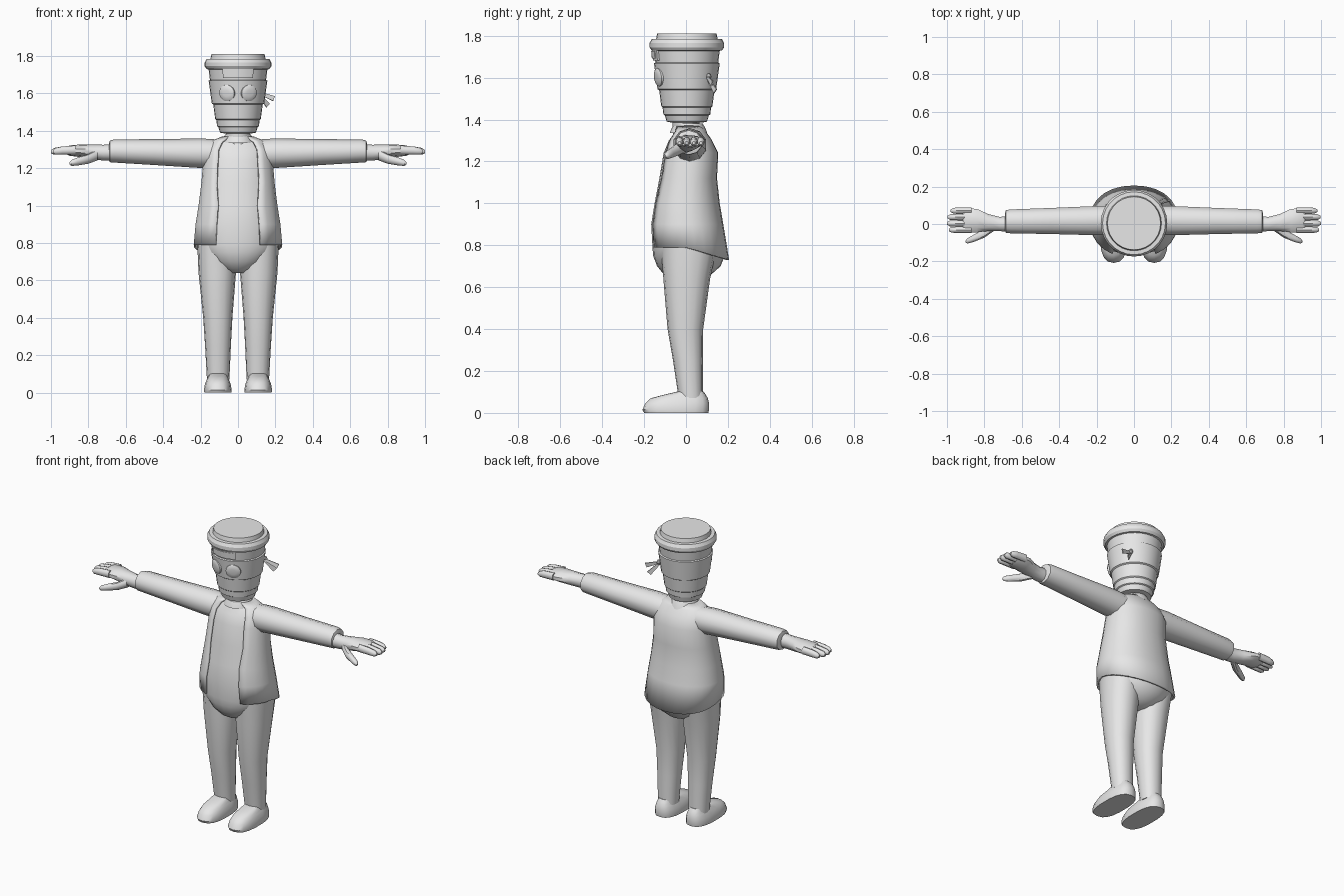
import bpy, bmesh, math
from mathutils import Vector

if "Cube" in bpy.data.objects:
    bpy.data.objects.remove(bpy.data.objects["Cube"])

grey = bpy.data.materials.new("plain_grey")
grey.diffuse_color = (0.8, 0.8, 0.8, 1)
grey.use_nodes = True
grey.node_tree.nodes["Principled BSDF"].inputs["Base Color"].default_value = grey.diffuse_color


def finish(name, bm, angle=40):
    bmesh.ops.recalc_face_normals(bm, faces=bm.faces)
    me = bpy.data.meshes.new(name)
    bm.to_mesh(me)
    bm.free()
    me.materials.append(grey)
    ob = bpy.data.objects.new(name, me)
    bpy.context.collection.objects.link(ob)
    bpy.ops.object.select_all(action='DESELECT')
    ob.select_set(True)
    bpy.context.view_layer.objects.active = ob
    bpy.ops.object.shade_smooth_by_angle(angle=math.radians(angle))
    return ob


def ring(c, u, v, n=16, p=2.0, a0=0.0, a1=None):
    """Superellipse section; an arc from a0 to a1 when a1 is given."""
    c, u, v = Vector(c), Vector(u), Vector(v)
    pts = []
    for i in range(n):
        a = 2 * math.pi * i / n if a1 is None else a0 + (a1 - a0) * i / (n - 1)
        s, k = math.sin(a), math.cos(a)
        pts.append(c + u * math.copysign(abs(s) ** (2 / p), s)
                   + v * math.copysign(abs(k) ** (2 / p), k))
    return pts


def loft(name, rings, closed=True, angle=40):
    bm = bmesh.new()
    vs = [[bm.verts.new(p) for p in r] for r in rings]
    n = len(vs[0])
    for a, b in zip(vs, vs[1:]):
        for i in range(n if closed else n - 1):
            j = (i + 1) % n
            bm.faces.new((a[i], a[j], b[j], b[i]))
    if closed:
        bm.faces.new(vs[0])
        bm.faces.new(vs[-1])
    return finish(name, bm, angle)


def flat_ring(z, cx, rx, y0, y1, **kw):
    """Horizontal section that starts at the front (-y)."""
    return ring((cx, (y0 + y1) / 2, z), (rx, 0, 0), (0, (y0 - y1) / 2, 0), **kw)


def tube(name, pts, ry, rz, s):
    """Limb along x: points with one width and one height each."""
    return loft(name, [ring((s * x, y, z), (0, a, 0), (0, 0, b), n=10)
                       for (x, y, z), a, b in zip(pts, ry, rz)])


# Torso: z, half width, front, back
TORSO = [(0.79, 0.232, -0.168, 0.2), (0.9, 0.222, -0.174, 0.172),
         (1.0, 0.206, -0.158, 0.155), (1.12, 0.19, -0.135, 0.142),
         (1.24, 0.18, -0.115, 0.148), (1.3, 0.172, -0.09, 0.118),
         (1.34, 0.14, -0.06, 0.09), (1.365, 0.08, -0.05, 0.07)]

# Open jacket, with a hem that dips at the back
jacket_rings = []
for z, w, f, b in TORSO:
    g = 0.5 if z < 1.1 else 0.6
    jacket_rings.append(flat_ring(z, 0, w, f, b, n=23, p=2.2, a0=g, a1=2 * math.pi - g))
for p in jacket_rings[0]:
    p.z -= 0.06 * max(0, p.y) / 0.2
jacket = loft("jacket", jacket_rings, closed=False)
mod = jacket.modifiers.new("thickness", 'SOLIDIFY')
mod.thickness, mod.offset = 0.012, 0

# Shirt and rounded hips under the jacket
hips = [(0.64, 0.05, -0.07, 0.07), (0.66, 0.1, -0.105, 0.12),
        (0.7, 0.16, -0.138, 0.165), (0.75, 0.2, -0.157, 0.185)]
shirt = [(z, w - 0.012, f + 0.008, b - 0.014) for z, w, f, b in TORSO]
loft("shirt_and_hips", [flat_ring(z, 0, w, f, b, n=24, p=2.1) for z, w, f, b in hips + shirt])

# Neck and collar
loft("neck", [flat_ring(z, 0, r, -r, r) for z, r in ((1.33, 0.062), (1.41, 0.066))])
loft("collar", [flat_ring(z, 0, r, -r + 0.012, r + 0.012)
                for z, r in ((1.335, 0.09), (1.36, 0.08), (1.38, 0.068))])

for s, side in ((1, "left"), (-1, "right")):
    # Trouser leg
    leg = [(0.8, 0.118, 0.1, -0.12, 0.15), (0.64, 0.111, 0.1, -0.108, 0.115),
           (0.4, 0.108, 0.078, -0.088, 0.082), (0.25, 0.107, 0.069, -0.062, 0.08),
           (0.07, 0.106, 0.06, -0.035, 0.08)]
    loft(side + "_leg", [flat_ring(z, s * c, w, f, b, p=2.2) for z, c, w, f, b in leg])
    # Shoe
    shoe = [(0, 0.073, -0.2, 0.107), (0.015, 0.075, -0.208, 0.11), (0.045, 0.07, -0.195, 0.11),
            (0.07, 0.06, -0.168, 0.104), (0.088, 0.05, -0.1, 0.094), (0.102, 0.045, -0.04, 0.083)]
    loft(side + "_shoe", [flat_ring(z, s * 0.108, w, f, b, n=18, p=2.6) for z, w, f, b in shoe])
    # Sleeve with turned-in cuff
    tube(side + "_sleeve",
         [(0.1, 0.02, 1.275), (0.2, 0.018, 1.28), (0.45, 0.016, 1.286),
          (0.66, 0.014, 1.292), (0.685, 0.013, 1.29), (0.69, 0.01, 1.288)],
         (0.08, 0.082, 0.073, 0.067, 0.064, 0.048), (0.078, 0.079, 0.069, 0.062, 0.058, 0.046), s)
    # Wrist and palm
    tube(side + "_palm",
         [(0.66, 0, 1.285), (0.72, 0, 1.283), (0.78, 0.008, 1.287),
          (0.84, 0.018, 1.293), (0.9, 0.02, 1.294), (0.915, 0.02, 1.293)],
         (0.044, 0.04, 0.048, 0.066, 0.067, 0.058), (0.045, 0.042, 0.04, 0.034, 0.028, 0.02), s)
    # Four fingers
    for i, end in enumerate((0.99, 1.0, 0.997, 0.98)):
        y = -0.031 + 0.034 * i
        tube(f"{side}_finger_{i + 1}",
             [(0.87, y, 1.297), (0.94, y, 1.294), (end - 0.015, y, 1.29), (end, y, 1.288)],
             (0.018, 0.018, 0.016, 0.007), (0.024, 0.022, 0.018, 0.008), s)
    # Thumb
    tube(side + "_thumb",
         [(0.75, -0.015, 1.272), (0.8, -0.05, 1.25), (0.86, -0.078, 1.235),
          (0.89, -0.09, 1.228), (0.9, -0.094, 1.226)],
         (0.024, 0.024, 0.02, 0.015, 0.005), (0.03, 0.026, 0.021, 0.016, 0.006), s)

# Cup head with lid, rim, sleeve band and stepped base: radius, z
CUP = [(0.07, 1.385), (0.096, 1.39), (0.105, 1.42), (0.112, 1.424), (0.116, 1.458),
       (0.122, 1.463), (0.132, 1.54), (0.14, 1.545), (0.157, 1.668), (0.15, 1.672),
       (0.157, 1.728), (0.168, 1.73), (0.178, 1.745), (0.178, 1.765), (0.168, 1.784),
       (0.147, 1.785), (0.142, 1.81)]
CY = 0.004
loft("cup_head", [flat_ring(z, 0, r, CY - r, CY + r, n=28) for r, z in CUP], angle=25)


def arc_plate(name, half, z0, z1, r0, r1, thick, n=9):
    """Curved plate wrapped round the front of the cup."""
    rows = []
    for i in range(n):
        a = -half + 2 * half * i / (n - 1)
        d = Vector((math.sin(a), -math.cos(a), 0))
        rows.append([Vector((0, CY, z)) + d * r for r, z in
                     ((r0 - 0.02, z0), (r0 + thick, z0), (r1 + thick, z1), (r1 - 0.02, z1))])
    return loft(name, rows)


# Forehead badge
arc_plate("forehead_plate", 0.52, 1.683, 1.735, 0.154, 0.159, 0.008)
arc_plate("forehead_plate_inset", 0.42, 1.692, 1.726, 0.155, 0.158, 0.012)

# Round eyes with raised pupils, turned to follow the cup
for s, side in ((1, "left"), (-1, "right")):
    a = s * 0.41
    d = Vector((math.sin(a), -math.cos(a), -0.13)).normalized()
    u = Vector((math.cos(a), math.sin(a), 0))
    v = d.cross(u)
    c = Vector((0, CY, 1.602)) + Vector((d.x, d.y, 0)) * 0.148
    loft(side + "_eye", [ring(c + d * h, u * r, v * r, n=20) for h, r in
                         ((-0.02, 0.044), (0.004, 0.044), (0.009, 0.036), (0.012, 0.018))])

# Knot and two loose ribbon tails at the rear left of the cup
start = Vector((0.105, 0.1, 1.605))
for name, end in (("upper_ribbon_tail", (0.192, 0.125, 1.572)),
                  ("lower_ribbon_tail", (0.16, 0.14, 1.535))):
    end = Vector(end)
    d = (end - start).normalized()
    v = d.cross(Vector((0.6, -0.8, 0))).normalized()
    t = d.cross(v) * 0.003
    loft(name, [[p + v * w + t, p - v * w + t, p - v * w - t, p + v * w - t]
                for p, w in ((start, 0.006), (end, 0.014))])
loft("ribbon_knot", [ring(start + Vector((0.009, 0.009, z)), (r, 0, 0), (0, r, 0), n=8)
                     for z, r in ((-0.015, 0.006), (0, 0.013), (0.015, 0.006))])
